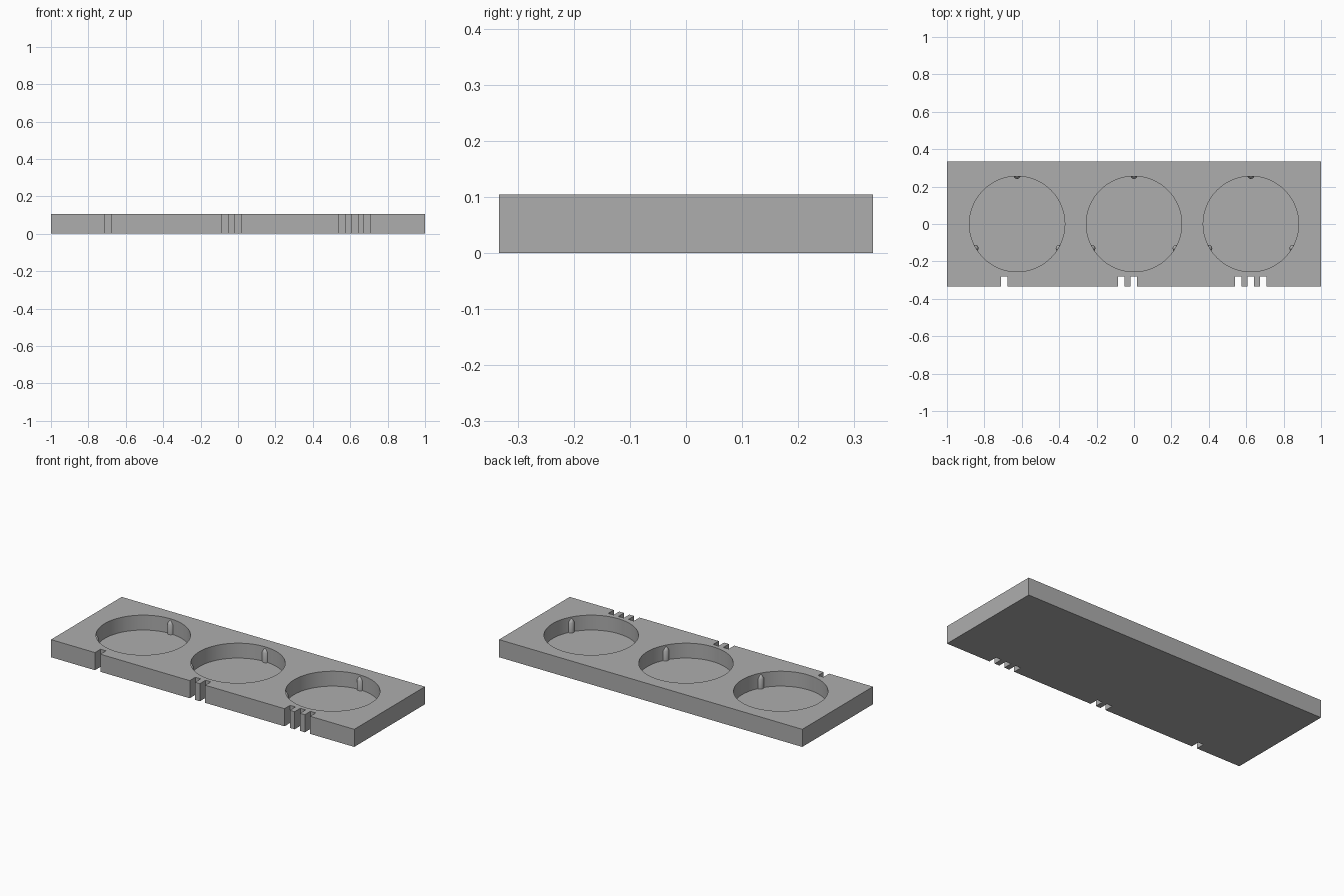
import bpy
import bmesh
from math import cos, sin, radians
from mathutils import Matrix

cube = bpy.data.objects.get("Cube")
if cube:
    bpy.data.objects.remove(cube, do_unlink=True)

HALF_Y, HEIGHT, FLOOR = 0.333, 0.105, 0.016
POCKET_R, SPACING = 0.255, 0.625
SLOT_W, SLOT_STEP, SLOT_BACK = 0.035, 0.067, -0.28
CENTRES = [-SPACING, 0, SPACING]

grey = bpy.data.materials.new("plain grey")
grey.use_nodes = True
grey.diffuse_color = (0.42, 0.42, 0.42, 1)
grey.node_tree.nodes["Principled BSDF"].inputs["Base Color"].default_value = grey.diffuse_color


def make_object(name, bm):
    bmesh.ops.recalc_face_normals(bm, faces=bm.faces)
    mesh = bpy.data.meshes.new(name)
    bm.to_mesh(mesh)
    bm.free()
    mesh.materials.append(grey)
    obj = bpy.data.objects.new(name, mesh)
    bpy.context.collection.objects.link(obj)
    return obj


def add_cone(bm, x, y, z0, z1, r0, r1, sides, turn=0):
    matrix = Matrix.Translation((x, y, (z0 + z1) / 2)) @ Matrix.Rotation(turn, 4, "Z")
    bmesh.ops.create_cone(bm, cap_ends=True, segments=sides, radius1=r0, radius2=r1,
                          depth=z1 - z0, matrix=matrix)


# Tray outline: one, two and three slots cut through the front edge
outline = [(-1, -HALF_Y)]
for index, cx in enumerate(CENTRES):
    for slot in range(index + 1):
        left = cx - 0.085 + slot * SLOT_STEP
        right = left + SLOT_W
        outline += [(left, -HALF_Y), (left, SLOT_BACK), (right, SLOT_BACK), (right, -HALF_Y)]
outline += [(1, -HALF_Y), (1, HALF_Y), (-1, HALF_Y)]

bm = bmesh.new()
base = bm.faces.new([bm.verts.new((x, y, 0)) for x, y in outline])
grown = bmesh.ops.extrude_face_region(bm, geom=[base], use_keep_orig=True)
top = [v for v in grown["geom"] if isinstance(v, bmesh.types.BMVert)]
bmesh.ops.translate(bm, verts=top, vec=(0, 0, HEIGHT))
tray = make_object("tray", bm)

# Three round pockets
bm = bmesh.new()
for cx in CENTRES:
    add_cone(bm, cx, 0, FLOOR, HEIGHT + 0.1, POCKET_R, POCKET_R, 96)
cutter = make_object("pocket_cutter", bm)
cutter.hide_render = True
cut = tray.modifiers.new("pockets", "BOOLEAN")
cut.object = cutter
cut.operation = "DIFFERENCE"
cut.solver = "EXACT"
bpy.context.view_layer.objects.active = tray
tray.select_set(True)
bpy.ops.object.modifier_apply(modifier=cut.name)
bpy.data.objects.remove(cutter, do_unlink=True)
bpy.ops.object.shade_smooth_by_angle(angle=radians(30))
tray.select_set(False)

# Three pointed locating pins, half sunk in the wall of each pocket
SHOULDER = 0.074
for name, cx in zip(("right", "middle", "left"), CENTRES):
    bm = bmesh.new()
    for degrees in (90, 210, 330):
        a = radians(degrees)
        x, y = cx + 0.26 * cos(a), 0.26 * sin(a)
        add_cone(bm, x, y, FLOOR - 0.004, SHOULDER, 0.019, 0.019, 12, a)
        add_cone(bm, x, y, SHOULDER, HEIGHT - 0.001, 0.019, 0, 12, a)
    bmesh.ops.remove_doubles(bm, verts=bm.verts, dist=0.0001)
    # Drop the hidden joint between shaft and point
    joints = [f for f in bm.faces if all(abs(v.co.z - SHOULDER) < 0.0005 for v in f.verts)]
    bmesh.ops.delete(bm, geom=joints, context="FACES_ONLY")
    pins = make_object(name + "_pocket_pins", bm)
    bpy.context.view_layer.objects.active = pins
    pins.select_set(True)
    bpy.ops.object.shade_smooth_by_angle(angle=radians(32))
    pins.select_set(False)
